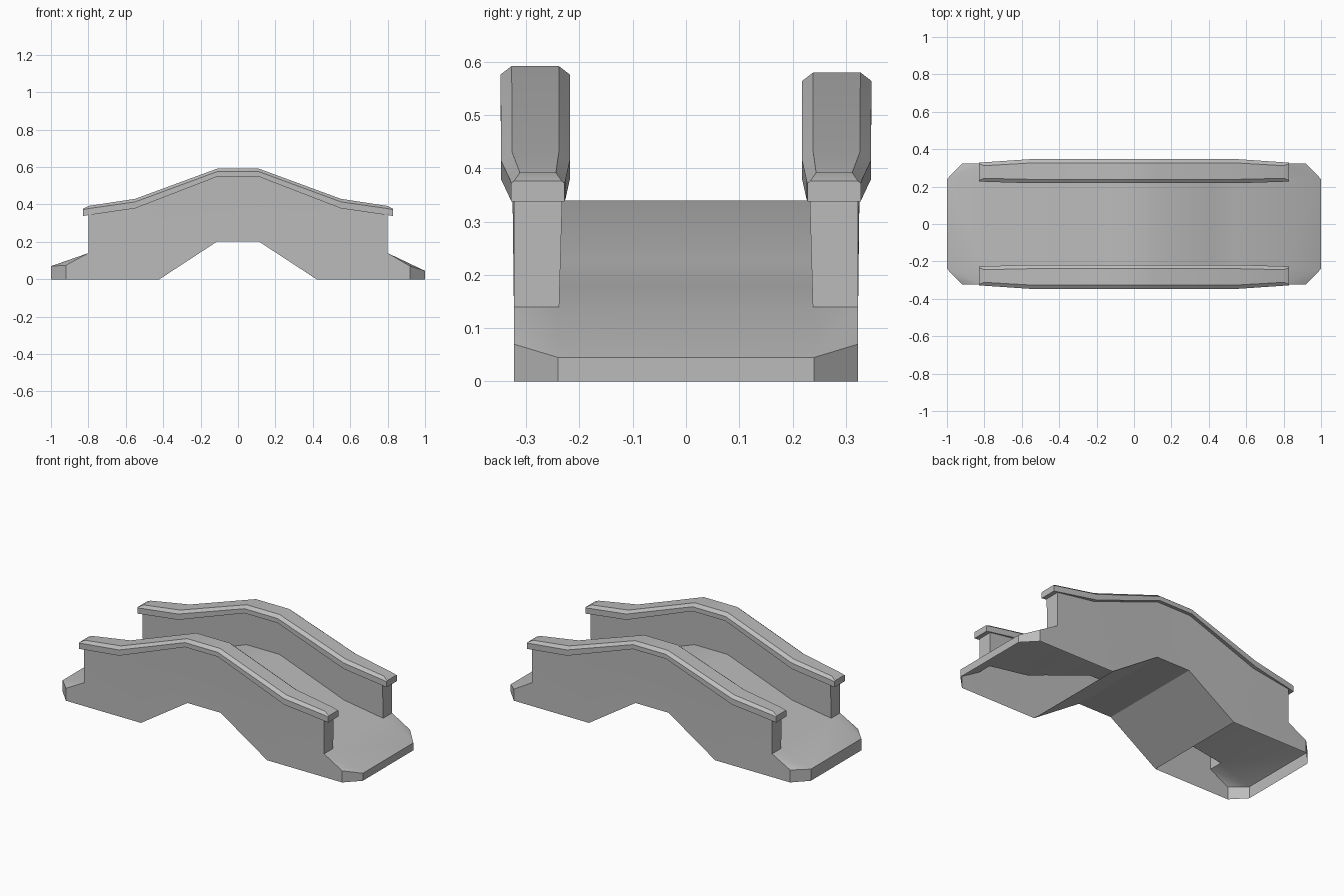
import bpy, bmesh, math

cube = bpy.data.objects.get("Cube")
if cube:
    bpy.data.objects.remove(cube, do_unlink=True)

stone = bpy.data.materials.new("grey_stone")
stone.use_nodes = True
grey = (0.5, 0.5, 0.5, 1)
stone.diffuse_color = grey
stone.node_tree.nodes["Principled BSDF"].inputs["Base Color"].default_value = grey


def finish(name, bm):
    """Turn a bmesh into a smooth object with sharp edges kept."""
    bmesh.ops.remove_doubles(bm, verts=bm.verts, dist=0.0005)
    bmesh.ops.recalc_face_normals(bm, faces=bm.faces)
    mesh = bpy.data.meshes.new(name)
    bm.to_mesh(mesh)
    bm.free()
    mesh.materials.append(stone)
    obj = bpy.data.objects.new(name, mesh)
    bpy.context.collection.objects.link(obj)
    bpy.ops.object.select_all(action="DESELECT")
    obj.select_set(True)
    bpy.context.view_layer.objects.active = obj
    bpy.ops.object.shade_smooth_by_angle(angle=math.radians(30))
    return obj


def loft(bm, rings, keep=lambda ring, side: True):
    """Join neighbouring cross-sections with quads."""
    count = len(rings[0])
    for r, (a, b) in enumerate(zip(rings, rings[1:])):
        for i in range(count):
            j = (i + 1) % count
            if keep(r, i):
                bm.faces.new((a[i], a[j], b[j], b[i]))


def mirrored(stations):
    """Continue half stations, listed from the end inward, to the other end."""
    return [(-s[0], *s[1:]) for s in stations] + stations[::-1]


OUT, IN = 0.323, 0.238

# Body: x, arch height, deck height, parapet height, outer half width
body_stations = mirrored([
    (0.80, 0.0, 0.14, 0.35, OUT),
    (0.54, 0.0, 0.18, 0.39, OUT + 0.003),
    (0.42, 0.0, 0.225, 0.435, OUT + 0.004),
    (0.11, 0.203, 0.34, 0.56, OUT + 0.006),
])
bm = bmesh.new()
rings = []
for x, arch, deck, top, out in body_stations:
    half = [(OUT, arch), (OUT, deck), (out, top), (IN - 0.006, top), (IN, deck)]
    section = half + [(-y, z) for y, z in reversed(half)]
    rings.append([bm.verts.new((x, y, z)) for y, z in section])

# The underside is closed only along the arch
last = len(rings[0]) - 1
loft(bm, rings, lambda r, i: i != last or 2 <= r <= 4)

# Ramps with chamfered corners at both ends
for ring, s, lip, shoulder in ((rings[0], -1, 0.07, 0.075), (rings[-1], 1, 0.045, 0.07)):
    feet = []
    for outer, inner, side in ((ring[:5], ring[4], 1), (ring[:4:-1], ring[5], -1)):
        bm.faces.new(outer[1:])                                  # post end
        tip = bm.verts.new((s, side * 0.24, lip))
        tip_foot = bm.verts.new((s, side * 0.24, 0))
        corner = bm.verts.new((s * 0.92, side * OUT, shoulder))
        corner_foot = bm.verts.new((s * 0.92, side * OUT, 0))
        bm.faces.new((outer[0], corner_foot, corner, outer[1]))  # side
        bm.faces.new((corner_foot, tip_foot, tip, corner))       # cut corner
        bm.faces.new((outer[1], corner, tip))                    # sloped corner
        bm.faces.new((outer[1], tip, inner))                     # ramp edge
        feet.append((tip, tip_foot, inner))
    (t0, f0, i0), (t1, f1, i1) = feet
    bm.faces.new((t0, t1, i1, i0))
    bm.faces.new((t0, f0, f1, t1))
finish("bridge_body", bm)

# Handrails: x, bottom, top, outer y, inner y, bevel
rail_stations = mirrored([
    (0.83, 0.338, 0.376, 0.328, 0.228, 0.004),
    (0.80, 0.343, 0.392, 0.330, 0.226, 0.014),
    (0.55, 0.379, 0.430, 0.347, 0.218, 0.016),
    (0.11, 0.549, 0.592, 0.348, 0.218, 0.016),
])
for name, side, drop in (("front_handrail", -1, 0), ("back_handrail", 1, 0.012)):
    bm = bmesh.new()
    rings = []
    for x, low, high, out, inn, bevel in rail_stations:
        high -= drop * (low > 0.5)
        low -= drop * (low > 0.5)
        section = [(out, low), (out, high - bevel), (out - bevel * 1.3, high),
                   (inn + bevel * 1.3, high), (inn, high - bevel), (inn, low)]
        rings.append([bm.verts.new((x, side * y, z)) for y, z in section])
    loft(bm, rings)
    bm.faces.new(rings[0])
    bm.faces.new(rings[-1])
    finish(name, bm)
